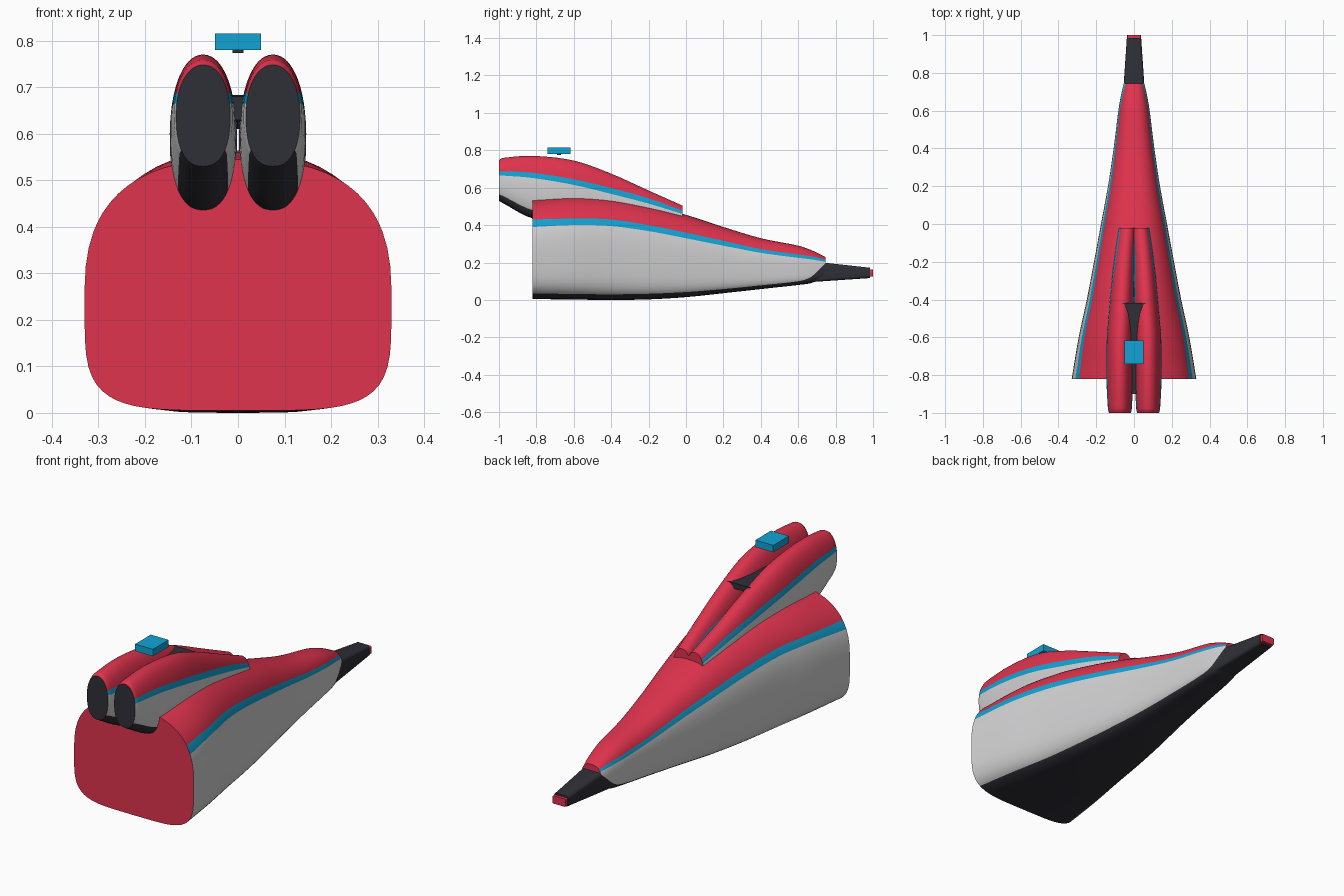
import bpy
import bmesh
import math

cube = bpy.data.objects.get("Cube")
if cube:
    bpy.data.objects.remove(cube, do_unlink=True)


def make_material(name, rgb):
    mat = bpy.data.materials.new(name)
    mat.use_nodes = True
    mat.diffuse_color = (*rgb, 1)
    mat.node_tree.nodes["Principled BSDF"].inputs["Base Color"].default_value = (*rgb, 1)
    return mat


RED = make_material("red", (0.74, 0.033, 0.075))
BLUE = make_material("blue", (0.006, 0.37, 0.66))
GREY = make_material("light grey", (0.64, 0.64, 0.65))
DARK = make_material("charcoal", (0.028, 0.028, 0.038))
BANDS = (DARK, GREY, BLUE, RED)      # paint bands from keel to crown
STEPS = (7, 10, 2, 10)               # facets in each band


def finish(name, bm, materials):
    bmesh.ops.recalc_face_normals(bm, faces=bm.faces)
    mesh = bpy.data.meshes.new(name)
    bm.to_mesh(mesh)
    bm.free()
    for mat in materials:
        mesh.materials.append(mat)
    obj = bpy.data.objects.new(name, mesh)
    bpy.context.collection.objects.link(obj)
    bpy.ops.object.select_all(action="DESELECT")
    obj.select_set(True)
    bpy.context.view_layer.objects.active = obj
    bpy.ops.object.shade_smooth_by_angle(angle=math.radians(38))
    return obj


def refine(stations, count=5):
    """Fill in stations along y with a smooth Hermite curve."""
    def slope(i, k):
        a = stations[max(i - 1, 0)]
        b = stations[min(i + 1, len(stations) - 1)]
        return (b[k] - a[k]) / (b[0] - a[0])
    result = []
    for i in range(len(stations) - 1):
        a, b = stations[i], stations[i + 1]
        d = b[0] - a[0]
        for s in range(count):
            u = s / count
            row = [a[0] + d * u]
            for k in range(1, len(a)):
                row.append((1 + 2 * u) * (1 - u) ** 2 * a[k]
                           + u * (1 - u) ** 2 * d * slope(i, k)
                           + u * u * (3 - 2 * u) * b[k]
                           + u * u * (u - 1) * d * slope(i + 1, k))
            result.append(row)
    return result + [list(stations[-1])]


def section(row, mid, n_low, n_high):
    """Closed rounded section whose points follow the paint lines."""
    y, top, bottom, cx, half, dark, low, high = row
    centre = bottom + mid * (top - bottom)

    def angle(z):
        r = (z - centre) / ((top - centre) if z > centre else (centre - bottom))
        n = n_high if r > 0 else n_low
        return math.copysign(math.asin(min(abs(r), 0.999) ** (n / 2)), r)

    cuts = [-math.pi / 2, angle(dark), angle(low), angle(high), math.pi / 2]
    angles = [cuts[0]]
    for a, b, steps in zip(cuts, cuts[1:], STEPS):
        angles += [a + (b - a) * (i + 1) / steps for i in range(steps)]
    side = []
    for t in angles:
        n, reach = (n_high, top - centre) if t > 0 else (n_low, centre - bottom)
        x = half * max(math.cos(t), 0) ** (2 / n)
        z = centre + math.copysign(abs(math.sin(t)) ** (2 / n) * reach, t)
        side.append((x, z))
    ring = [(cx + x, y, z) for x, z in side]
    return ring + [(cx - x, y, z) for x, z in side[-2:0:-1]]


def loft(name, stations, mid, n_low, n_high, front, back):
    """Skin the sections; front and back are the cap materials."""
    bm = bmesh.new()
    rings = [[bm.verts.new(p) for p in section(r, mid, n_low, n_high)]
             for r in refine(stations)]
    half = [band for band, steps in enumerate(STEPS) for _ in range(steps)]
    paint = half + half[::-1]
    size = len(paint)
    for a, b in zip(rings, rings[1:]):
        for i in range(size):
            j = (i + 1) % size
            bm.faces.new((a[i], a[j], b[j], b[i])).material_index = paint[i]
    bm.faces.new(rings[0]).material_index = BANDS.index(front)
    bm.faces.new(rings[-1]).material_index = BANDS.index(back)
    return finish(name, bm, BANDS)


def tapered_box(name, mat, y0, y1, start, end, bevel=0):
    """Box along y; start and end give half width, bottom and top."""
    bm = bmesh.new()
    ends = []
    for y, (w, lo, hi) in ((y0, start), (y1, end)):
        ends.append([bm.verts.new((x, y, z))
                     for x, z in ((-w, lo), (w, lo), (w, hi), (-w, hi))])
    a, b = ends
    bm.faces.new(a)
    bm.faces.new(b)
    sides = []
    for i in range(4):
        j = (i + 1) % 4
        bm.faces.new((a[i], a[j], b[j], b[i]))
        sides.append(bm.edges.get((a[i], b[i])))
    if bevel:
        bmesh.ops.bevel(bm, geom=sides, offset=bevel, segments=3,
                        profile=0.5, affect="EDGES")
    return finish(name, bm, [mat])


# Main hull: y, top, bottom, centre x, half width, then the three paint lines
hull = [
    (-0.82, 0.545, 0.005, 0, 0.33, 0.035, 0.39, 0.43),
    (-0.6, 0.562, 0.002, 0, 0.293, 0.032, 0.4, 0.435),
    (-0.4, 0.55, 0, 0, 0.25, 0.03, 0.395, 0.43),
    (-0.2, 0.51, 0.003, 0, 0.212, 0.033, 0.368, 0.4),
    (0, 0.455, 0.015, 0, 0.175, 0.042, 0.33, 0.36),
    (0.2, 0.39, 0.036, 0, 0.138, 0.058, 0.29, 0.316),
    (0.4, 0.33, 0.058, 0, 0.108, 0.078, 0.252, 0.272),
    (0.6, 0.29, 0.08, 0, 0.083, 0.1, 0.225, 0.243),
    (0.66, 0.27, 0.088, 0, 0.073, 0.118, 0.218, 0.235),
    (0.7, 0.253, 0.1, 0, 0.065, 0.15, 0.212, 0.227),
    (0.745, 0.23, 0.108, 0, 0.054, 0.195, 0.204, 0.214),
]
loft("hull", hull, 0.45, 4.5, 2.6, RED, RED)

# Twin pods on the deck, merging towards the rear
pod = [
    (-1, 0.748, 0.53, 0.075, 0.058, 0.565, 0.665, 0.686),
    (-0.98, 0.759, 0.518, 0.075, 0.063, 0.556, 0.665, 0.688),
    (-0.82, 0.77, 0.436, 0.075, 0.071, 0.48, 0.652, 0.68),
    (-0.6, 0.745, 0.42, 0.073, 0.071, 0.45, 0.615, 0.645),
    (-0.4, 0.675, 0.4, 0.064, 0.063, 0.43, 0.567, 0.598),
    (-0.2, 0.585, 0.38, 0.052, 0.054, 0.41, 0.515, 0.543),
    (-0.02, 0.505, 0.36, 0.036, 0.045, 0.39, 0.46, 0.478),
]
for side, sign in (("left", 1), ("right", -1)):
    rows = [r[:3] + (r[3] * sign,) + r[4:] for r in pod]
    loft(side + "_pod", rows, 0.5, 2.4, 2.1, DARK, RED)

# Tail spike with coloured tip
tapered_box("tail_spike", DARK, 0.66, 0.985, (0.06, 0.095, 0.208),
            (0.038, 0.117, 0.172), 0.014)
tapered_box("spike_tip", RED, 0.985, 1, (0.036, 0.124, 0.163),
            (0.036, 0.124, 0.163), 0.006)

# Dark bridge sunk in the valley between the pods
tapered_box("pod_bridge", DARK, -0.9, -0.475, (0.03, 0.63, 0.68),
            (0.03, 0.61, 0.683))
tapered_box("bridge_crossbar", DARK, -0.475, -0.418, (0.064, 0.655, 0.683),
            (0.064, 0.655, 0.683))

# Raised block with its small foot
tapered_box("top_block", BLUE, -0.74, -0.617, (0.049, 0.78, 0.815),
            (0.049, 0.78, 0.815))
tapered_box("block_foot", DARK, -0.69, -0.668, (0.012, 0.774, 0.78),
            (0.012, 0.774, 0.78))
